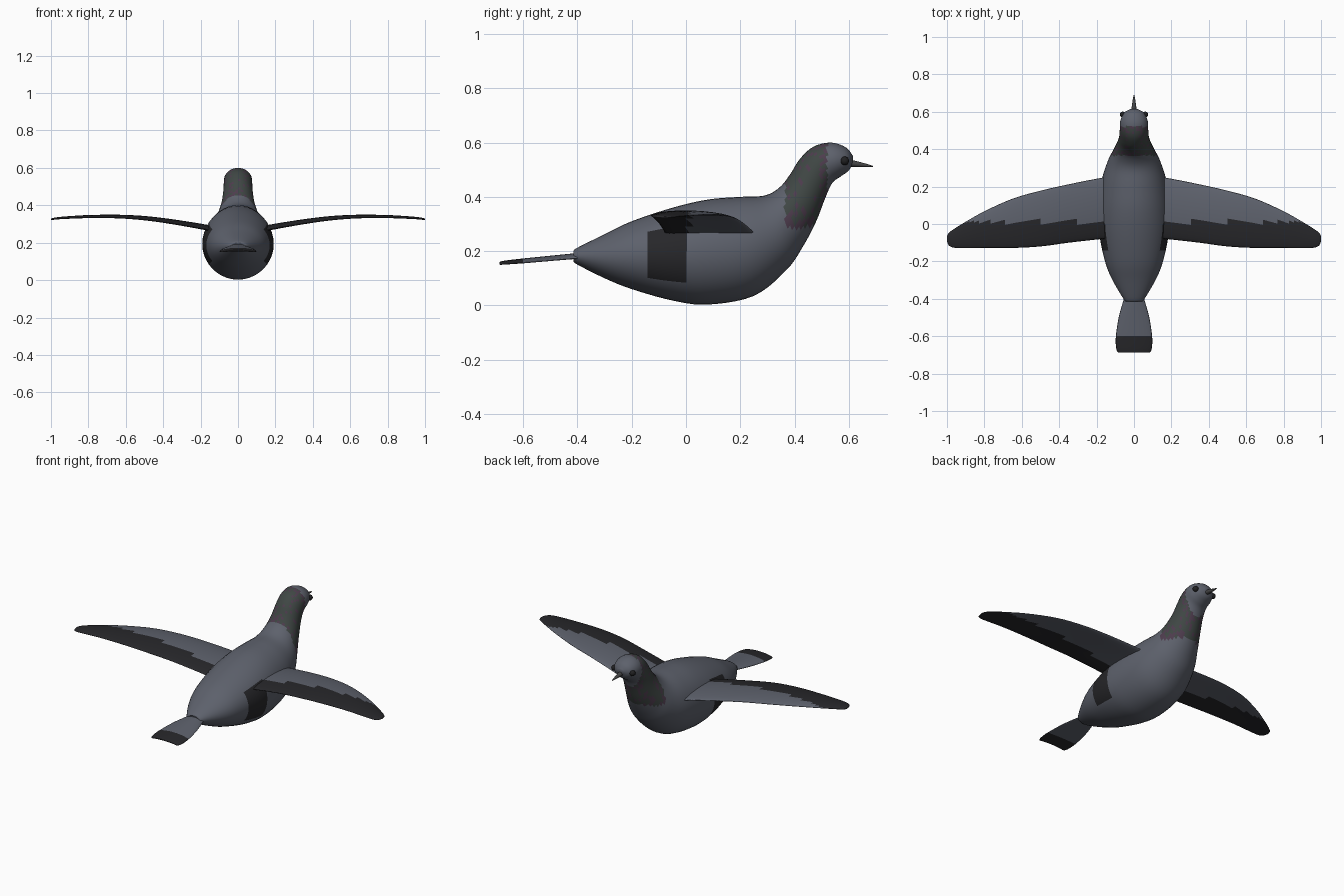
import bpy, bmesh, math, random
from mathutils import Vector

if "Cube" in bpy.data.objects:
    bpy.data.objects.remove(bpy.data.objects["Cube"])

random.seed(4)


def material(name, rgb):
    m = bpy.data.materials.new(name)
    m.diffuse_color = (*rgb, 1)
    m.use_nodes = True
    m.node_tree.nodes["Principled BSDF"].inputs["Base Color"].default_value = m.diffuse_color
    return m


SLATE = material("slate", (0.11, 0.12, 0.15))
DARK = material("dark_band", (0.02, 0.02, 0.023))
GREEN = material("neck_green", (0.05, 0.062, 0.058))
PURPLE = material("neck_purple", (0.075, 0.045, 0.075))
BEAK = material("beak_grey", (0.06, 0.06, 0.062))
EYE = material("eye_black", (0.015, 0.015, 0.016))


def refine(rows, n):
    """Catmull-Rom interpolation of rows of numbers."""
    out = []
    for i in range(len(rows) - 1):
        p = [rows[max(0, min(len(rows) - 1, i + k))] for k in (-1, 0, 1, 2)]
        for s in range(n):
            t = s / n
            out.append([0.5 * (2 * b + (c - a) * t + (2 * a - 5 * b + 4 * c - d) * t * t
                               + (3 * b - a - 3 * c + d) * t ** 3) for a, b, c, d in zip(*p)])
    return out + [list(rows[-1])]


def loft(name, rings, mats, pick=lambda c: 0):
    """Skin closed rings, cap both ends, choose a material per face."""
    bm = bmesh.new()
    vs = [[bm.verts.new(p) for p in r] for r in rings]
    n = len(vs[0])
    for a, b in zip(vs, vs[1:]):
        for j in range(n):
            k = (j + 1) % n
            bm.faces.new((a[j], a[k], b[k], b[j]))
    bm.faces.new(vs[0])
    bm.faces.new(vs[-1])
    bmesh.ops.recalc_face_normals(bm, faces=bm.faces)
    for f in bm.faces:
        f.smooth = True
        f.material_index = pick(f.calc_center_median())
    me = bpy.data.meshes.new(name)
    bm.to_mesh(me)
    bm.free()
    for m in mats:
        me.materials.append(m)
    ob = bpy.data.objects.new(name, me)
    bpy.context.collection.objects.link(ob)
    return ob


def angles(n):
    return [2 * math.pi * i / n for i in range(n)]


# Body, neck and head: top point (y, z), bottom point (y, z), half width
body = [
    (-0.413, 0.195, -0.413, 0.165, 0.03), (-0.405, 0.21, -0.405, 0.153, 0.052),
    (-0.30, 0.262, -0.30, 0.10, 0.115), (-0.20, 0.31, -0.20, 0.06, 0.155),
    (-0.05, 0.36, -0.05, 0.018, 0.186), (0.08, 0.39, 0.08, 0.003, 0.19),
    (0.20, 0.40, 0.25, 0.035, 0.175), (0.29, 0.405, 0.37, 0.13, 0.142),
    (0.345, 0.435, 0.43, 0.215, 0.113), (0.385, 0.485, 0.48, 0.31, 0.09),
    (0.42, 0.54, 0.515, 0.40, 0.079), (0.47, 0.585, 0.54, 0.452, 0.076),
    (0.535, 0.60, 0.57, 0.475, 0.073), (0.59, 0.582, 0.60, 0.497, 0.053),
    (0.616, 0.55, 0.614, 0.525, 0.018)]
rings = []
for ty, tz, by, bz, w in refine(body, 5):
    rings.append([Vector((w * math.cos(a),
                          (ty + by) / 2 + (ty - by) / 2 * math.sin(a),
                          (tz + bz) / 2 + (tz - bz) / 2 * math.sin(a))) for a in angles(40)])


def body_colour(c):
    if -0.13 < c.y < 0.01 and abs(c.x) > 0.145:
        return 1
    if c.z > 0.29 and 0.365 < c.y < 0.52:
        edge = c.z < 0.35 or c.y > 0.49 or c.y < 0.39
        return 3 if random.random() < (0.4 if edge else 0.12) else 2
    return 0


loft("body", rings, [SLATE, DARK, GREEN, PURPLE], body_colour)

# Wings: x, leading y, trailing y, height, half thickness
wing = [
    (0.10, 0.25, -0.075, 0.255, 0.015), (0.17, 0.247, -0.08, 0.272, 0.015),
    (0.35, 0.212, -0.10, 0.303, 0.013), (0.50, 0.178, -0.12, 0.323, 0.011),
    (0.65, 0.135, -0.128, 0.333, 0.009), (0.80, 0.068, -0.128, 0.334, 0.008),
    (0.90, 0.012, -0.129, 0.331, 0.007), (0.96, -0.025, -0.127, 0.328, 0.006),
    (0.99, -0.047, -0.115, 0.325, 0.005), (1.0, -0.065, -0.09, 0.324, 0.003)]
for side, sx in (("right", 1), ("left", -1)):
    rings = []
    for x, lead, trail, z, t in refine(wing, 4):
        mid, half = (lead + trail) / 2, (lead - trail) / 2
        rings.append([Vector((sx * x, mid + half * math.cos(a),
                              z + t * math.sin(a) + 0.06 * half * math.sin(a) ** 2))
                      for a in angles(28)])
    loft(side + "_wing", rings, [SLATE, DARK], lambda c: 1 if c.y < 0.01 else 0)

# Tail fan: y, half width, height, half thickness
tail = [(-0.37, 0.045, 0.177, 0.010), (-0.42, 0.06, 0.173, 0.010),
        (-0.50, 0.082, 0.166, 0.009), (-0.60, 0.097, 0.157, 0.008),
        (-0.66, 0.096, 0.152, 0.006), (-0.683, 0.088, 0.150, 0.004), (-0.687, 0.08, 0.150, 0.002)]
rings = [[Vector((w * math.cos(a), y, z + t * math.sin(a) + 0.008 * math.sin(a) ** 2))
          for a in angles(24)] for y, w, z, t in refine(tail, 4)]
loft("tail", rings, [SLATE, DARK], lambda c: 1 if c.y < -0.607 else 0)

# Beak: y, radius, height
beak = [(0.595, 0.013, 0.524), (0.62, 0.013, 0.522), (0.65, 0.009, 0.518),
        (0.68, 0.004, 0.514), (0.69, 0.001, 0.512)]
rings = [[Vector((r * math.cos(a), y, z + 0.9 * r * math.sin(a))) for a in angles(16)]
         for y, r, z in refine(beak, 3)]
loft("beak", rings, [BEAK])

# Eyes
for side, sx in (("right", 1), ("left", -1)):
    bpy.ops.mesh.primitive_uv_sphere_add(segments=20, ring_count=12, radius=0.016,
                                         location=(sx * 0.06, 0.585, 0.533))
    eye = bpy.context.object
    eye.name = side + "_eye"
    eye.data.materials.append(EYE)
    bpy.ops.object.shade_smooth()
